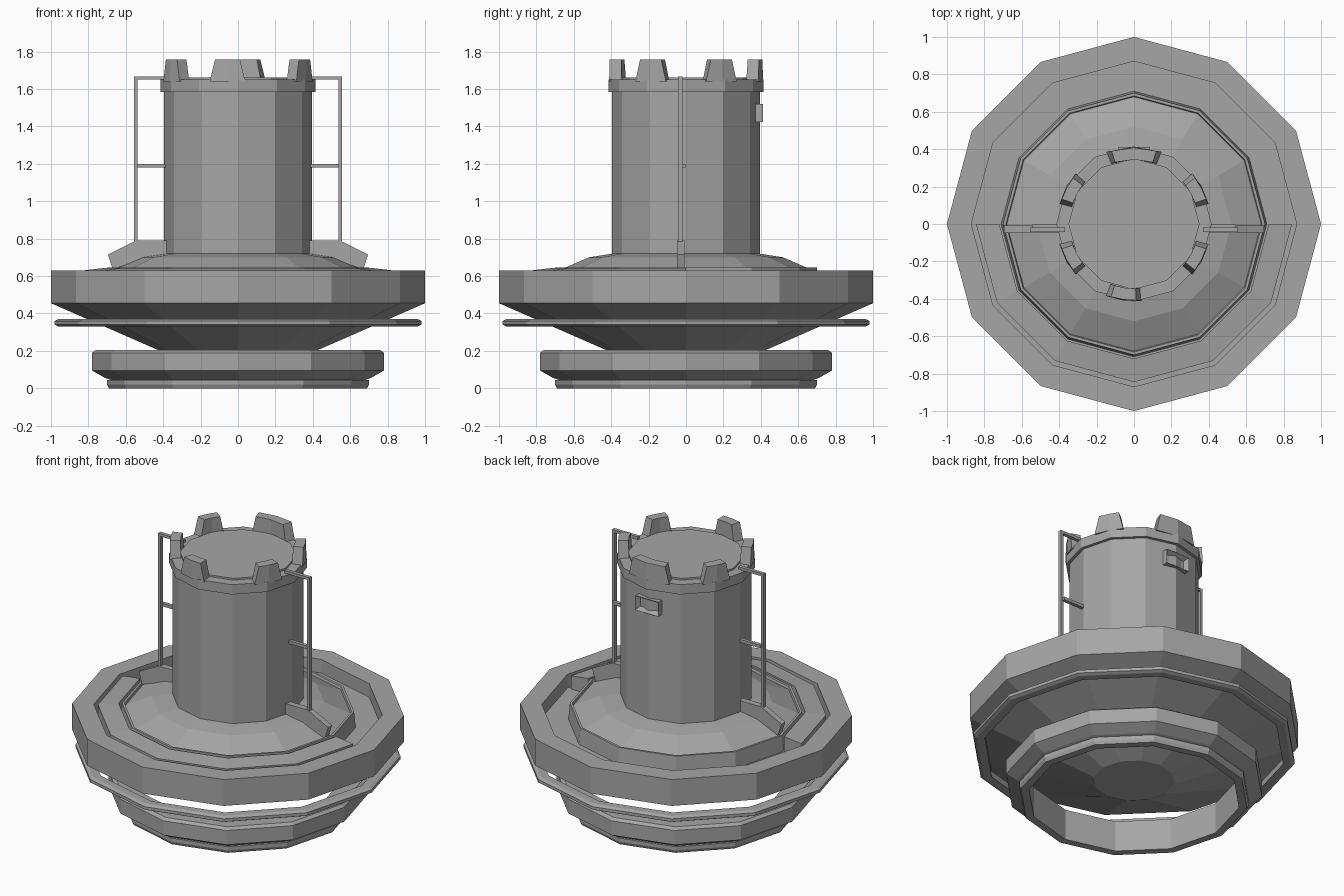
import bpy, bmesh
from math import sin, cos, radians

old = bpy.data.objects.get("Cube")
if old:
    bpy.data.objects.remove(old, do_unlink=True)

SIDES = 12
grey = bpy.data.materials.new("plain grey")
grey.use_nodes = True
GREY = (0.38, 0.38, 0.38, 1)
grey.diffuse_color = GREY
grey.node_tree.nodes["Principled BSDF"].inputs["Base Color"].default_value = GREY


def finish(name, bm):
    bmesh.ops.remove_doubles(bm, verts=bm.verts, dist=1e-5)
    bmesh.ops.recalc_face_normals(bm, faces=bm.faces)
    mesh = bpy.data.meshes.new(name)
    bm.to_mesh(mesh)
    bm.free()
    mesh.materials.append(grey)
    ob = bpy.data.objects.new(name, mesh)
    bpy.context.collection.objects.link(ob)
    return ob


def polar(r, deg, z):
    a = radians(deg)
    return (r * cos(a), r * sin(a), z)


def lathe(name, profile, closed=True, start=0, steps=SIDES):
    """Turn an (r, z) profile round z; a partial turn gets end caps."""
    bm = bmesh.new()
    full = steps == SIDES
    rows = [[bm.verts.new(polar(r, start + i * 360 / SIDES, z)) for r, z in profile]
            for i in range(steps if full else steps + 1)]
    n = len(profile)
    for i in range(steps):
        a, b = rows[i], rows[(i + 1) % len(rows)]
        for j in range(n if closed else n - 1):
            k = (j + 1) % n
            bm.faces.new((a[j], a[k], b[k], b[j]))
    if not closed:
        for j in (0, n - 1):
            bm.faces.new([row[j] for row in rows])
    if not full:
        bm.faces.new(rows[0])
        bm.faces.new(rows[-1])
    return finish(name, bm)


def box(name, x, y, z):
    bm = bmesh.new()
    bmesh.ops.create_cube(bm, size=1)
    for v in bm.verts:
        v.co = [lo + (c + 0.5) * (hi - lo) for c, (lo, hi) in zip(v.co, (x, y, z))]
    return finish(name, bm)


def plate(name, outline, y0, y1):
    """Extrude an (x, z) outline between two depths."""
    bm = bmesh.new()
    face = bm.faces.new([bm.verts.new((x, y0, z)) for x, z in outline])
    ext = bmesh.ops.extrude_face_region(bm, geom=[face])
    for v in ext["geom"]:
        if isinstance(v, bmesh.types.BMVert):
            v.co.y = y1
    return finish(name, bm)


# Base rings
lathe("foot_ring", [(0.64, 0), (0.69, 0), (0.70, 0.02), (0.70, 0.045), (0.68, 0.045),
                    (0.71, 0.055), (0.78, 0.095), (0.78, 0.19), (0.76, 0.205), (0.64, 0.205)])
lathe("thin_ring", [(0.91, 0.33), (0.96, 0.33), (0.98, 0.34), (0.98, 0.36),
                    (0.96, 0.37), (0.91, 0.37)])

# Bowl, outer rim, trench and domed deck in one shell
lathe("bowl_and_deck", [(0.245, 0.125), (1, 0.455), (1, 0.63), (0.87, 0.63), (0.87, 0.54),
                        (0.71, 0.54), (0.70, 0.645), (0.685, 0.645), (0.68, 0.63),
                        (0.52, 0.70), (0.38, 0.722)], closed=False)

# Cover over the front half of the trench
lathe("front_trench_cover", [(0.72, 0.54), (0.845, 0.54), (0.845, 0.628), (0.72, 0.643)],
      start=180, steps=SIDES // 2)

# Tower with roof and crown
lathe("tower", [(0.395, 0.70), (0.395, 1.60), (0.35, 1.60), (0.35, 1.662)], closed=False)
lathe("crown_ring", [(0.35, 1.585), (0.415, 1.585), (0.415, 1.65), (0.35, 1.65)])


def merlon(name, a0, a1):
    """Tapered block following the crown between two angles."""
    bm = bmesh.new()
    mid = (a0 + a1) / 2
    rows = []
    for a, taper in ((a0, 2), (mid, 0), (a1, -2)):
        rows.append([bm.verts.new(polar(r, a + s * taper, z))
                     for r, s, z in ((0.345, -1, 1.64), (0.413, -1, 1.64),
                                     (0.408, 1, 1.757), (0.345, 1, 1.757))])
    for a, b in zip(rows, rows[1:]):
        for j in range(4):
            k = (j + 1) % 4
            bm.faces.new((a[j], a[k], b[k], b[j]))
    bm.faces.new(rows[0])
    bm.faces.new(rows[-1])
    finish(name, bm)


for i, (centre, width) in enumerate(((28, 22), (90, 38), (152, 22),
                                     (208, 22), (262, 23), (332, 22))):
    merlon(f"merlon_{i + 1}", centre - width / 2, centre + width / 2)

# Side fins and rail frames
for side, s in (("left", 1), ("right", -1)):
    fin = [(0.37, 0.79), (0.545, 0.79), (0.695, 0.715), (0.67, 0.635), (0.52, 0.69), (0.37, 0.71)]
    plate(f"{side}_fin", [(s * x, z) for x, z in fin], -0.048, -0.008)
    box(f"{side}_post", sorted((s * 0.538, s * 0.556)), (-0.043, -0.02), (0.78, 1.668))
    box(f"{side}_top_rail", sorted((s * 0.37, s * 0.556)), (-0.043, -0.02), (1.65, 1.668))
    box(f"{side}_middle_rail", sorted((s * 0.37, s * 0.545)), (-0.025, -0.002), (1.18, 1.2))

# Slotted housing on the back of the tower
vent = box("back_vent", (-0.085, 0.085), (0.33, 0.412), (1.425, 1.52))
bm = bmesh.new()
bm.from_mesh(vent.data)
back = max(bm.faces, key=lambda f: f.calc_center_median().y)
bmesh.ops.inset_region(bm, faces=[back], thickness=0.027)
for v in back.verts:
    v.co.y -= 0.03
bm.to_mesh(vent.data)
bm.free()
